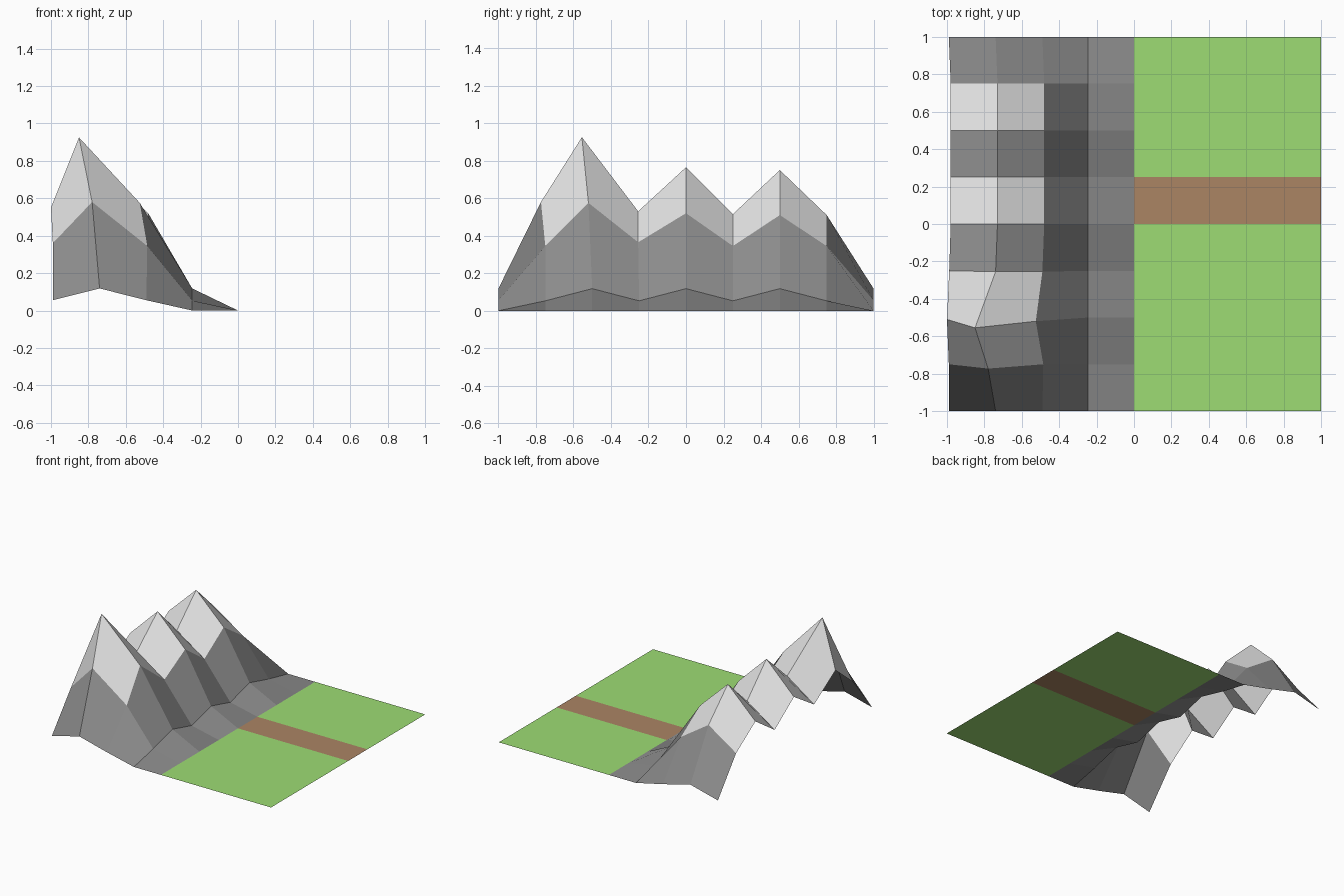
import bpy
import bmesh

cube = bpy.data.objects.get("Cube")
if cube:
    bpy.data.objects.remove(cube, do_unlink=True)


def material(name, rgb):
    mat = bpy.data.materials.new(name)
    mat.use_nodes = True
    mat.diffuse_color = (*rgb, 1)
    mat.node_tree.nodes["Principled BSDF"].inputs["Base Color"].default_value = (*rgb, 1)
    return mat


rock = material("dark_rock", (0.26, 0.26, 0.26))
peak = material("pale_peak_rock", (0.78, 0.78, 0.78))
grass = material("grass_green", (0.337, 0.716, 0.174))
dirt = material("dirt_brown", (0.407, 0.235, 0.127))


def add_object(name, bm, mats):
    mesh = bpy.data.meshes.new(name)
    bm.to_mesh(mesh)
    bm.free()
    for mat in mats:
        mesh.materials.append(mat)
    obj = bpy.data.objects.new(name, mesh)
    bpy.context.collection.objects.link(obj)
    return obj


def flat_plate(name, y0, y1, mat):
    bm = bmesh.new()
    corners = [(0, y0), (1, y0), (1, y1), (0, y1)]
    bm.faces.new([bm.verts.new((x, y, 0)) for x, y in corners])
    add_object(name, bm, [mat])


# Flat ground: two fields with a road between them
flat_plate("front_field", -1, 0, grass)
flat_plate("road", 0, 0.25, dirt)
flat_plate("back_field", 0.25, 1, grass)

# Mountain range: heights along y for each line of the range
ROWS = 9
shoulder = [0.055, 0.345, 0.575, 0.365, 0.52, 0.345, 0.51, 0.345, 0.055]
ridge = [0.118, 0.58, 0.925, 0.53, 0.765, 0.515, 0.75, 0.51, 0.118]
foot = [0, 0.053, 0.118, 0.053, 0.118, 0.053, 0.118, 0.053, 0]
outer = [0.055, 0.36, 0.55] + shoulder[3:]
lines = [(-0.98, outer), (-0.73, ridge), (-0.48, shoulder), (-0.245, foot), (0, [0] * ROWS)]

# The tallest summit leans outwards and to the front: (line, row) -> (x, y)
lean = {
    (0, 0): (-0.99, -1), (1, 0): (-0.74, -1), (2, 0): (-0.49, -1),
    (0, 1): (-0.99, -0.75), (1, 1): (-0.78, -0.773), (2, 1): (-0.485, -0.75),
    (0, 2): (-1, -0.51), (1, 2): (-0.85, -0.555), (2, 2): (-0.525, -0.52),
    (0, 3): (-0.988, -0.25), (1, 3): (-0.74, -0.255), (2, 3): (-0.49, -0.255),
    (0, 8): (-0.99, 1), (1, 8): (-0.74, 1), (2, 8): (-0.49, 1),
}

bm = bmesh.new()
grid = []
for i, (x, heights) in enumerate(lines):
    column = []
    for j, z in enumerate(heights):
        px, py = lean.get((i, j), (x, -1 + j * 0.25))
        column.append(bm.verts.new((px, py, z)))
    grid.append(column)

# Pale rock on the upper slopes, dark rock on the ends and lower slopes
for i in range(len(lines) - 1):
    for j in range(ROWS - 1):
        face = bm.faces.new((grid[i][j], grid[i + 1][j], grid[i + 1][j + 1], grid[i][j + 1]))
        face.material_index = int(i < 2 and 0 < j < ROWS - 2)
add_object("mountain_range", bm, [rock, peak])
